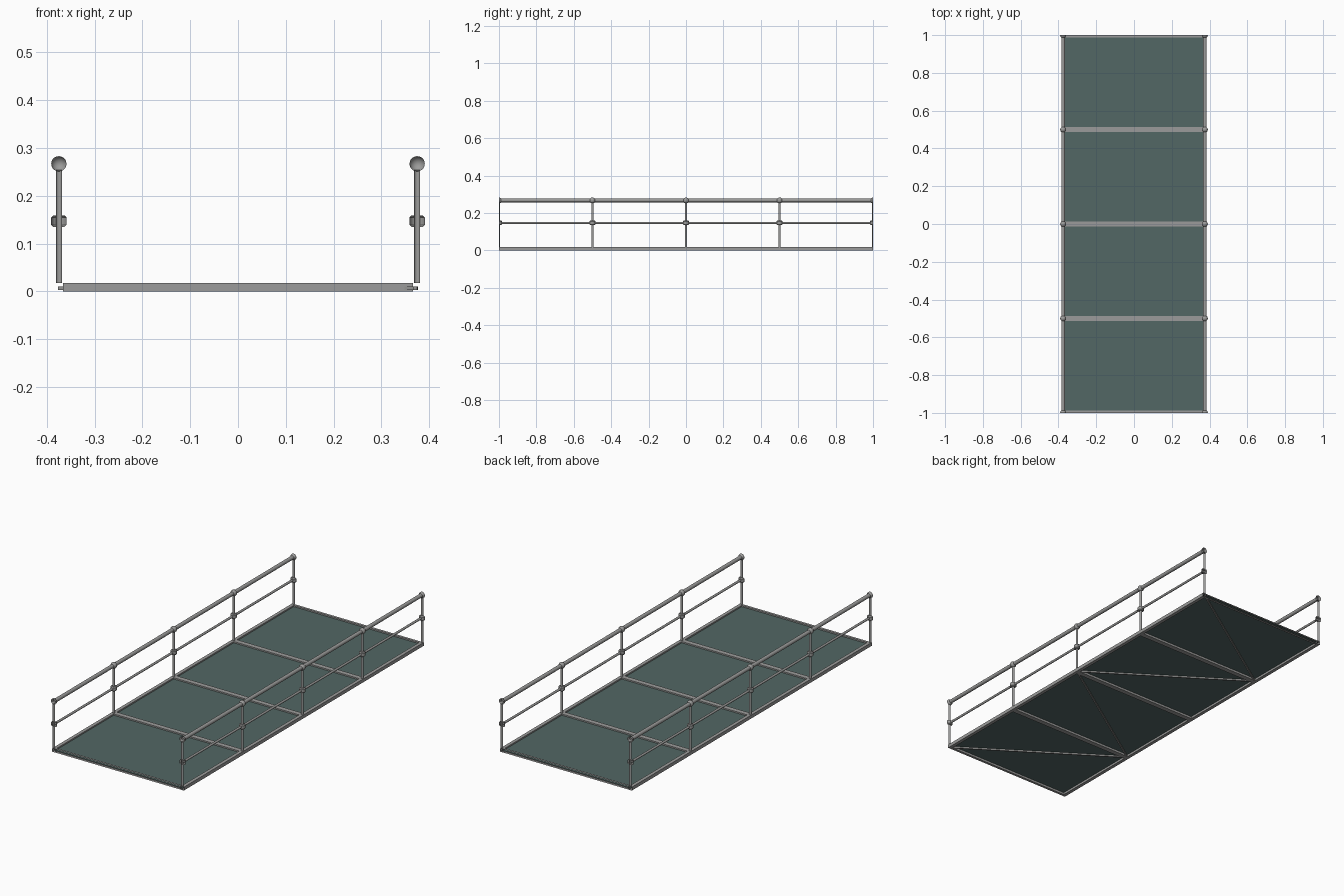
import bpy, bmesh, math
from mathutils import Vector, Matrix

cube = bpy.data.objects.get("Cube")
if cube:
    bpy.data.objects.remove(cube, do_unlink=True)


def material(name, rgb):
    m = bpy.data.materials.new(name)
    m.use_nodes = True
    m.diffuse_color = (*rgb, 1)
    m.node_tree.nodes["Principled BSDF"].inputs["Base Color"].default_value = (*rgb, 1)
    return m


METAL = material("grey metal", (0.33, 0.33, 0.325))
DECK = material("slate green deck", (0.085, 0.135, 0.128))

SIDE = 0.375              # post line to the left and right
TOP = 0.018               # top of the floor frame
RAIL_Z, MID_Z = 0.267, 0.147
STATIONS = [-1, -0.5, 0, 0.5, 1]


def finish(name, bm, mat=METAL, smooth=True):
    """Trim the part flush with both open ends and make it an object."""
    for s in (-1, 1):
        bmesh.ops.bisect_plane(bm, geom=bm.verts[:] + bm.edges[:] + bm.faces[:],
                               plane_co=(0, s, 0), plane_no=(0, s, 0),
                               dist=1e-6, clear_outer=True)
    me = bpy.data.meshes.new(name)
    bm.to_mesh(me)
    bm.free()
    me.materials.append(mat)
    ob = bpy.data.objects.new(name, me)
    bpy.context.collection.objects.link(ob)
    if smooth:
        bpy.ops.object.select_all(action='DESELECT')
        ob.select_set(True)
        bpy.context.view_layer.objects.active = ob
        bpy.ops.object.shade_smooth_by_angle(angle=math.radians(35))
    return ob


def tube(bm, a, b, radius, sides=12):
    """Open-ended tube between two points."""
    a, b = Vector(a), Vector(b)
    turn = (b - a).to_track_quat('Z', 'Y').to_matrix().to_4x4()
    bmesh.ops.create_cone(bm, cap_ends=False, segments=sides, radius1=radius,
                          radius2=radius, depth=(b - a).length,
                          matrix=Matrix.Translation((a + b) / 2) @ turn)


def box(bm, centre, size, turn=0):
    return bmesh.ops.create_cube(bm, size=1, matrix=Matrix.Translation(centre)
                                 @ Matrix.Rotation(turn, 4, 'Z')
                                 @ Matrix.Diagonal((*size, 1)))["verts"]


# Deck sheet
bm = bmesh.new()
bmesh.ops.create_grid(bm, x_segments=1, y_segments=1, size=1,
                      matrix=Matrix.Translation((0, 0, 0.011)) @ Matrix.Diagonal((SIDE, 1, 1, 1)))
finish("deck", bm, DECK, smooth=False)

# Cross beams, the end ones cut in half
bm = bmesh.new()
for y in STATIONS:
    box(bm, (0, y, TOP / 2), (0.732, 0.026, TOP))
finish("cross_beams", bm, smooth=False)

# Zigzag braces under the deck
bm = bmesh.new()
for i in range(4):
    s = 1 if i % 2 == 0 else -1
    a = Vector((s * SIDE, STATIONS[i], 0.0065))
    b = Vector((-s * SIDE, STATIONS[i + 1], 0.0065))
    d = b - a
    box(bm, (a + b) / 2, (d.length, 0.0075, 0.0075), math.atan2(d.y, d.x))
finish("diagonal_braces", bm, smooth=False)

for side, x in (("left", SIDE), ("right", -SIDE)):
    # Hollow side beam with open ends
    bm = bmesh.new()
    box(bm, (x, 0, TOP / 2), (TOP, 2, TOP))
    ends = [f for f in bm.faces if abs(f.normal.y) > 0.9]
    bmesh.ops.delete(bm, geom=ends, context='FACES_ONLY')
    finish(side + "_side_beam", bm, smooth=False)

    # Rails
    for label, z, r in (("handrail", RAIL_Z, 0.01), ("middle_rail", MID_Z, 0.006)):
        bm = bmesh.new()
        tube(bm, (x, -1, z), (x, 1, z), r)
        finish(f"{side}_{label}", bm)

    # Posts
    bm = bmesh.new()
    for y in STATIONS:
        tube(bm, (x, y, TOP), (x, y, RAIL_Z - 0.013), 0.0063)
    finish(side + "_posts", bm)

    # Ball joints on the handrail
    bm = bmesh.new()
    for y in STATIONS:
        bmesh.ops.create_uvsphere(bm, u_segments=16, v_segments=10, radius=0.016,
                                  matrix=Matrix.Translation((x, y, RAIL_Z)))
    finish(side + "_ball_joints", bm)

    # Collars with chamfered rims on the middle rail
    bm = bmesh.new()
    for y in STATIONS:
        for z0, z1, r0, r1 in ((-0.012, -0.008, 0.012, 0.016), (-0.008, 0.008, 0.016, 0.016),
                               (0.008, 0.012, 0.016, 0.012)):
            bmesh.ops.create_cone(bm, segments=12, radius1=r0, radius2=r1, depth=z1 - z0,
                                  matrix=Matrix.Translation((x, y, MID_Z + (z0 + z1) / 2)))
        for z in (-0.012, 0.012):
            bmesh.ops.create_circle(bm, cap_ends=True, segments=12, radius=0.012,
                                    matrix=Matrix.Translation((x, y, MID_Z + z)))
    bmesh.ops.remove_doubles(bm, verts=bm.verts[:], dist=1e-5)
    bmesh.ops.recalc_face_normals(bm, faces=bm.faces[:])
    finish(side + "_collars", bm)
